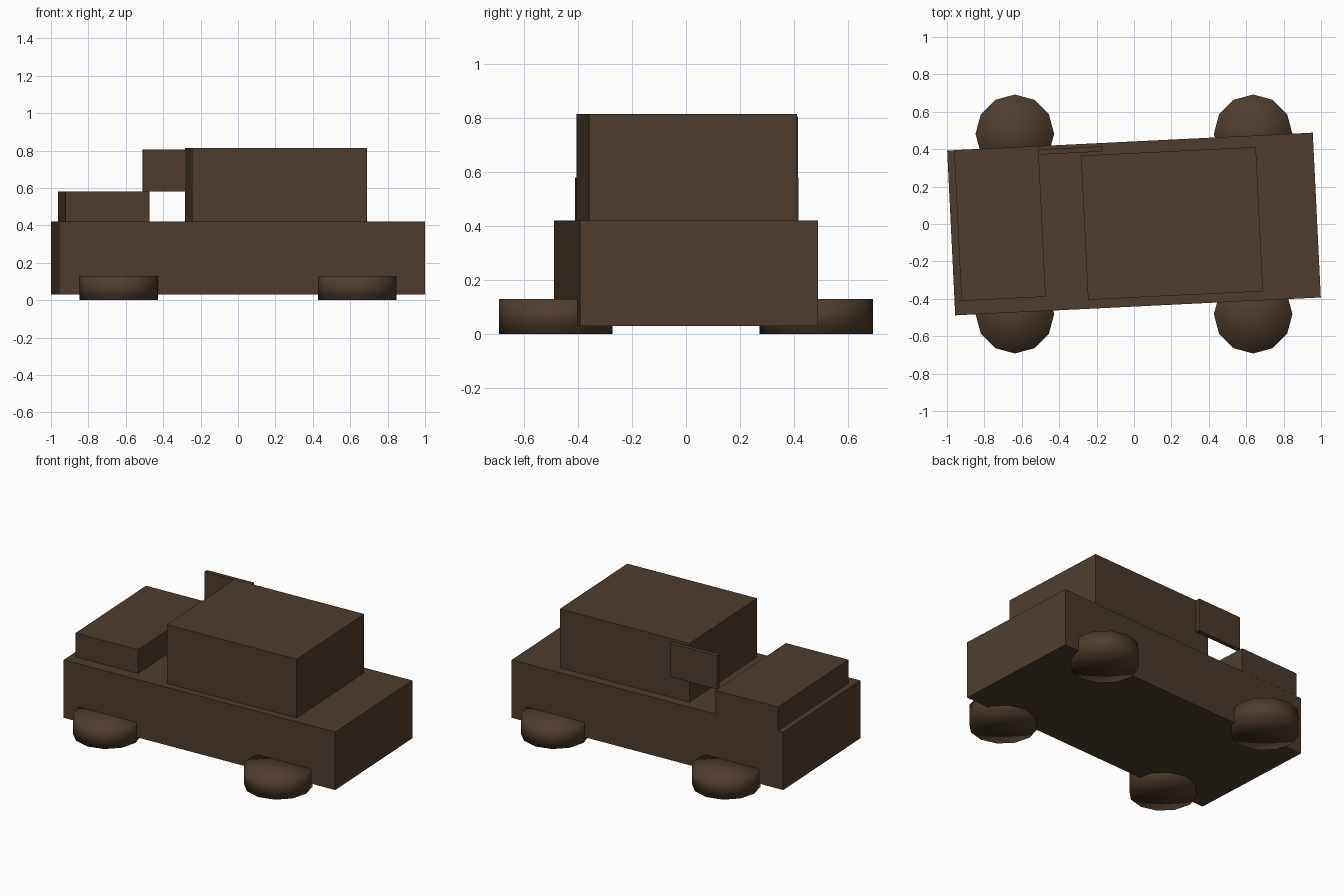
import bpy, math
from mathutils import Matrix

if "Cube" in bpy.data.objects:
    bpy.data.objects.remove(bpy.data.objects["Cube"])

YAW = math.radians(2.8)  # the body sits slightly turned on its wheels

brown = bpy.data.materials.new("dark brown")
brown.diffuse_color = (0.075, 0.046, 0.027, 1)
brown.use_nodes = True
brown.node_tree.nodes["Principled BSDF"].inputs["Base Color"].default_value = brown.diffuse_color


def box(name, x, y, z0, z1, length, width):
    bpy.ops.mesh.primitive_cube_add(size=1, location=(x, y, (z0 + z1) / 2), rotation=(0, 0, YAW))
    ob = bpy.context.object
    ob.name = name
    ob.data.transform(Matrix.Diagonal((length, width, z1 - z0, 1)))
    ob.data.materials.append(brown)


# Turned body parts
box("body", 0, 0, 0.03, 0.42, 1.957, 0.882)
box("cabin", 0.203, 0.003, 0.42, 0.815, 0.936, 0.772)
box("hood", -0.717, 0.003, 0.42, 0.58, 0.451, 0.807)
box("side_panel", -0.34, 0.393, 0.58, 0.805, 0.34, 0.028)

# Four wheels lying flat, smooth all over
for side, sx in (("left", -1), ("right", 1)):
    for end, sy in (("front", -1), ("back", 1)):
        bpy.ops.mesh.primitive_cylinder_add(vertices=12, radius=0.21, depth=0.13,
                                            end_fill_type='TRIFAN',
                                            location=(sx * 0.637, sy * 0.482, 0.065))
        wheel = bpy.context.object
        wheel.name = f"wheel_{end}_{side}"
        wheel.data.materials.append(brown)
        bpy.ops.object.shade_smooth()
